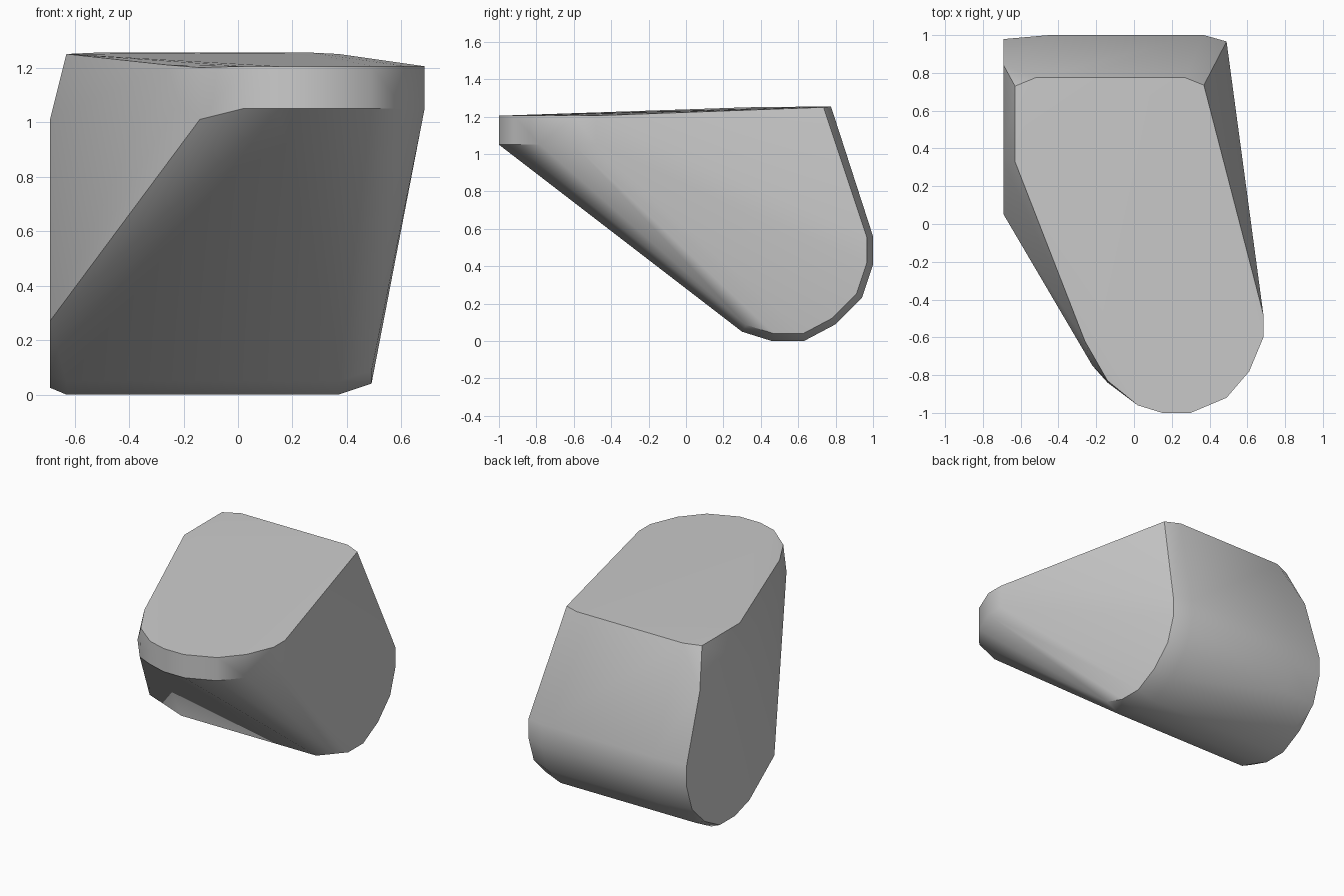
import bpy
import bmesh
import math

default_cube = bpy.data.objects.get("Cube")
if default_cube:
    bpy.data.objects.remove(default_cube, do_unlink=True)


def make_material(name, value):
    material = bpy.data.materials.new(name)
    material.use_nodes = True
    colour = (value, value, value, 1.0)
    material.diffuse_color = colour
    material.node_tree.nodes["Principled BSDF"].inputs["Base Color"].default_value = colour
    return material


def scaled_ring(profile, x, scale, centre=(0.58, 0.5)):
    """Place a side profile at x, shrunk towards its centre."""
    cy, cz = centre
    return [(x, cy + (y - cy) * scale, cz + (z - cz) * scale) for y, z in profile]


def hull_object(name, points, material):
    """Wrap the guide points in one convex, softly shaded skin."""
    bm = bmesh.new()
    for point in points:
        bm.verts.new(point)
    hull = bmesh.ops.convex_hull(bm, input=bm.verts[:])
    loose = [v for v in bm.verts if not v.link_faces]
    bmesh.ops.delete(bm, geom=loose, context='VERTS')
    bmesh.ops.dissolve_limit(bm, angle_limit=math.radians(1),
                             verts=bm.verts[:], edges=bm.edges[:])
    bmesh.ops.recalc_face_normals(bm, faces=bm.faces[:])
    mesh = bpy.data.meshes.new(name)
    bm.to_mesh(mesh)
    bm.free()
    mesh.materials.append(material)
    obj = bpy.data.objects.new(name, mesh)
    bpy.context.collection.objects.link(obj)
    bpy.ops.object.select_all(action='DESELECT')
    obj.select_set(True)
    bpy.context.view_layer.objects.active = obj
    bpy.ops.object.shade_smooth_by_angle(angle=math.radians(30))
    return obj


# Rounded lower barrel: underside and back profiles as (y, z)
underside = [(0.3, 0.05), (0.46, 0), (0.63, 0), (0.8, 0.09)]
back = [(0.94, 0.23), (1, 0.41), (1, 0.56)]
barrel = (scaled_ring(underside, -0.63, 1) + scaled_ring(back, -0.45, 1)
          + scaled_ring(underside + back, 0.37, 1)
          + scaled_ring(underside + back, -0.69, 0.95)
          + scaled_ring(underside + back, 0.49, 0.92))

# Flat side panel with its upper and front corners
side_panel = [(-0.69, 0.05, 0.27), (-0.69, 0.84, 1.0), (-0.69, 0.33, 1.01)]

# Rear corners of the top plate
top_plate = [(-0.63, 0.73, 1.25), (-0.63, 0.33, 1.25), (-0.52, 0.775, 1.255),
             (0.27, 0.775, 1.255), (0.37, 0.735, 1.25)]

# Rounded front lip: upper and lower edges
lip_outline = [(0.02, -0.96), (0.15, -1), (0.3, -1), (0.49, -0.92),
               (0.61, -0.78), (0.685, -0.6), (0.685, -0.48)]
lip = [(x, y, z) for x, y in lip_outline for z in (1.05, 1.205)]
lip += [(-0.14, -0.84, 1.01), (-0.14, -0.83, 1.2),
        (-0.22, -0.75, 1.07), (-0.26, -0.62, 1.21)]

grey = make_material("plain grey", 0.6)
hull_object("rounded_wedge_body", barrel + side_panel + top_plate + lip, grey)
